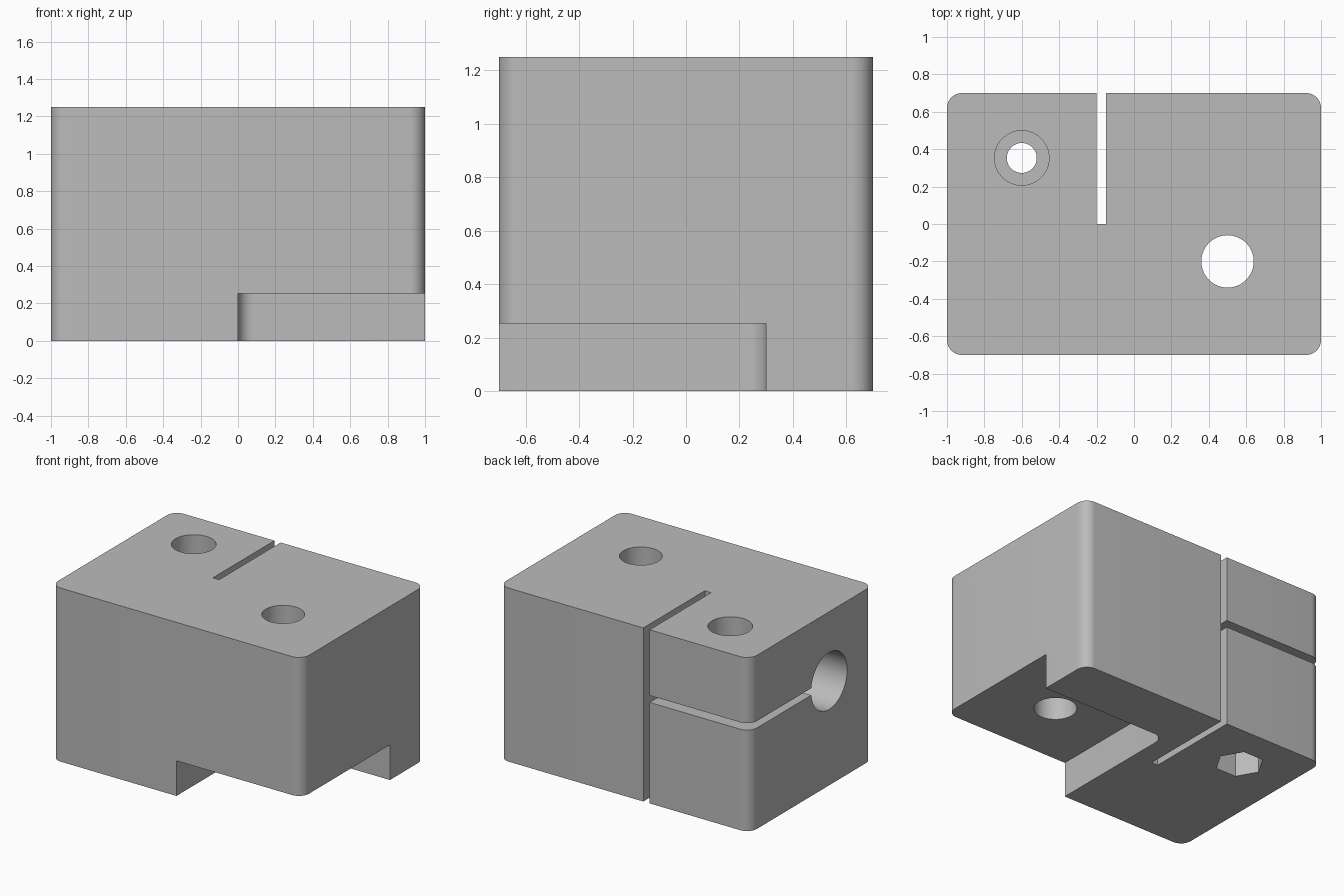
import bpy, bmesh, math
from mathutils import Matrix

cube = bpy.data.objects.get("Cube")
if cube:
    bpy.data.objects.remove(cube, do_unlink=True)

grey = bpy.data.materials.new("plain_grey")
grey.use_nodes = True
grey.diffuse_color = (0.5, 0.5, 0.5, 1)
grey.node_tree.nodes["Principled BSDF"].inputs["Base Color"].default_value = (0.5, 0.5, 0.5, 1)


def make_object(name, bm):
    mesh = bpy.data.meshes.new(name)
    bm.to_mesh(mesh)
    bm.free()
    mesh.materials.append(grey)
    obj = bpy.data.objects.new(name, mesh)
    bpy.context.collection.objects.link(obj)
    return obj


def box(name, lo, hi, radius=0, rounded=lambda x, y: True):
    """Box between two corners; upright edges picked by the rule are rounded."""
    bm = bmesh.new()
    size = [b - a for a, b in zip(lo, hi)]
    mid = [(a + b) / 2 for a, b in zip(lo, hi)]
    bmesh.ops.create_cube(bm, size=1, matrix=Matrix.Translation(mid) @ Matrix.Diagonal((*size, 1)))
    if radius:
        edges = [e for e in bm.edges
                 if abs(e.verts[0].co.z - e.verts[1].co.z) > 0.01
                 and rounded(e.verts[0].co.x, e.verts[0].co.y)]
        bmesh.ops.bevel(bm, geom=edges, offset=radius, segments=10, profile=0.5, affect='EDGES')
    return make_object(name, bm)


def rod(name, centre, radius, length, sides=64, turn=Matrix()):
    """Prism about z, or about another axis when turned."""
    bm = bmesh.new()
    bmesh.ops.create_cone(bm, cap_ends=True, segments=sides, radius1=radius, radius2=radius,
                          depth=length, matrix=Matrix.Translation(centre) @ turn)
    return make_object(name, bm)


# Main block with rounded upright corners
block = box("clamp_block", (-1, -0.7, 0), (1, 0.7, 1.25), 0.08)

bolt_x, bolt_y = -0.6, 0.353
along_x = Matrix.Rotation(math.pi / 2, 4, 'Y')
hex_turn = Matrix.Rotation(math.pi / 2, 4, 'Z')
cutters = [
    # Step under the front corner, with one rounded inner corner
    box("step_cutter", (0, -0.9, -0.2), (1.2, 0.3, 0.253), 0.08, lambda x, y: x < 0.1 and y > 0),
    # Upright slot from the back
    box("upright_slot_cutter", (-0.2, 0, -0.2), (-0.15, 0.9, 1.5)),
    # Level slot that splits the clamp down to the side bore
    box("level_slot_cutter", (-1.2, -0.2, 0.727), (-0.175, 0.9, 0.777)),
    # Side bore
    rod("side_bore_cutter", (-0.675, -0.2, 0.752), 0.205, 1.05, turn=along_x),
    # Upright bore
    rod("upright_bore_cutter", (0.5, -0.2, 0.6), 0.14, 2),
    # Bolt hole, head recess and six-sided nut pocket
    rod("bolt_hole_cutter", (bolt_x, bolt_y, 0.6), 0.08, 2),
    rod("head_recess_cutter", (bolt_x, bolt_y, 1.25), 0.146, 0.5),
    rod("nut_pocket_cutter", (bolt_x, bolt_y, 0), 0.16, 0.5, 6, hex_turn),
]

bpy.ops.object.select_all(action='DESELECT')
bpy.context.view_layer.objects.active = block
block.select_set(True)
for cutter in cutters:
    cutter.hide_render = True
    cut = block.modifiers.new(cutter.name, 'BOOLEAN')
    cut.operation = 'DIFFERENCE'
    cut.solver = 'EXACT'
    cut.object = cutter
    bpy.ops.object.modifier_apply(modifier=cut.name)
    bpy.data.objects.remove(cutter, do_unlink=True)

bpy.ops.object.shade_smooth_by_angle(angle=math.radians(30))
